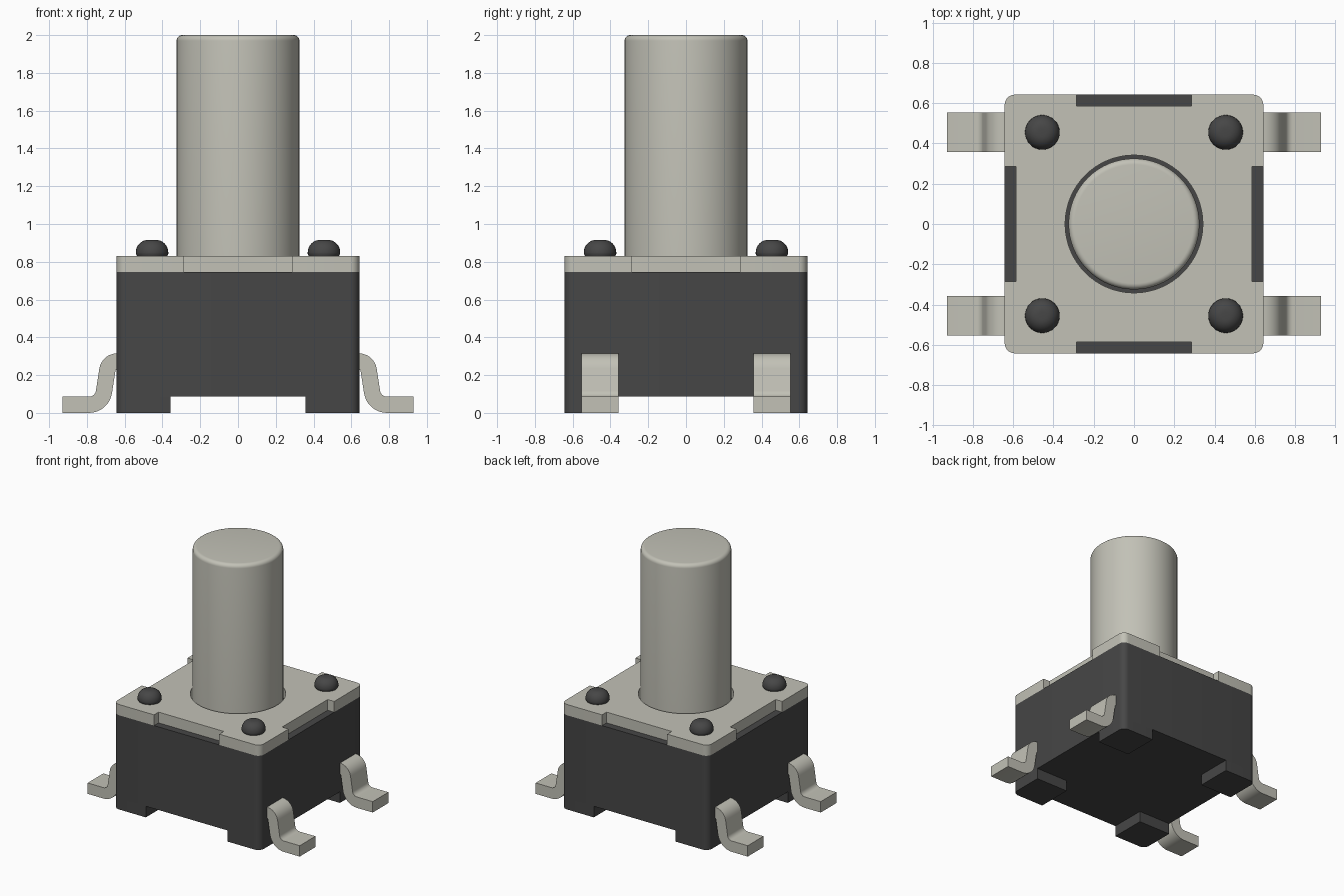
import bpy, bmesh
from math import sin, cos, pi, radians, tan
from mathutils import Vector, Matrix

cube = bpy.data.objects.get("Cube")
if cube:
    bpy.data.objects.remove(cube, do_unlink=True)


def make_material(name, rgb):
    mat = bpy.data.materials.new(name)
    mat.use_nodes = True
    color = (*rgb, 1)
    mat.diffuse_color = color
    mat.node_tree.nodes["Principled BSDF"].inputs["Base Color"].default_value = color
    return mat


METAL = make_material("warm light grey", (0.54, 0.535, 0.47))
BLACK = make_material("charcoal black", (0.062, 0.062, 0.062))


def finish(name, bm, mat):
    bmesh.ops.recalc_face_normals(bm, faces=bm.faces)
    mesh = bpy.data.meshes.new(name)
    bm.to_mesh(mesh)
    bm.free()
    mesh.materials.append(mat)
    obj = bpy.data.objects.new(name, mesh)
    bpy.context.collection.objects.link(obj)
    bpy.ops.object.select_all(action="DESELECT")
    obj.select_set(True)
    bpy.context.view_layer.objects.active = obj
    bpy.ops.object.shade_smooth_by_angle(angle=radians(35))
    return obj


def arc(cx, cy, r, start, end, steps):
    angles = [radians(start + (end - start) * i / steps) for i in range(steps + 1)]
    return [(cx + r * cos(a), cy + r * sin(a)) for a in angles]


def four_sides(points):
    """Repeat one side of an outline around the z axis."""
    return [Matrix.Rotation(k * pi / 2, 2) @ Vector(p) for k in range(4) for p in points]


def prism(name, loops, z0, z1, mat):
    """Extrude an outline; further loops become holes."""
    bm = bmesh.new()
    edges = []
    for loop in loops:
        vs = [bm.verts.new((p[0], p[1], z0)) for p in loop]
        edges += [bm.edges.new((v, vs[i - 1])) for i, v in enumerate(vs)]
    if len(loops) == 1:
        bm.faces.new(vs)
    else:
        bmesh.ops.triangle_fill(bm, edges=edges, use_beauty=True, normal=(0, 0, 1))
    out = bmesh.ops.extrude_face_region(bm, geom=bm.faces[:])
    top = [g for g in out["geom"] if isinstance(g, bmesh.types.BMVert)]
    bmesh.ops.translate(bm, verts=top, vec=(0, 0, z1 - z0))
    return finish(name, bm, mat)


def lathe(name, profile, center, segments, mat):
    """Stack rings of (radius, height) and cap both ends."""
    bm = bmesh.new()
    rings = [[bm.verts.new((center[0] + r * cos(2 * pi * i / segments),
                            center[1] + r * sin(2 * pi * i / segments), z))
              for i in range(segments)] for r, z in profile]
    for a, b in zip(rings, rings[1:]):
        for i in range(segments):
            bm.faces.new((a[i - 1], a[i], b[i], b[i - 1]))
    bm.faces.new(rings[0])
    bm.faces.new(rings[-1])
    return finish(name, bm, mat)


HALF, CORNER = 0.642, 0.05
FLOOR, DECK, TOP = 0.088, 0.745, 0.83
corner = arc(HALF - CORNER, CORNER - HALF, CORNER, -90, 0, 8)

# Housing block
prism("housing", [four_sides(corner)], FLOOR, DECK, BLACK)

# Metal cover with edge notches and a round opening
notch = [(-0.285, -HALF), (-0.285, -0.585), (0.285, -0.585), (0.285, -HALF)]
opening = arc(0, 0, 0.342, 0, 360, 64)[:-1]
prism("cover_plate", [four_sides(notch + corner), opening], DECK, TOP, METAL)

# Push button
lathe("push_button", [(0.325, DECK)] + arc(0.295, 1.97, 0.03, 0, 90, 6),
      (0, 0), 64, METAL)


# Bent lead: a strip of constant thickness around two bends
def bend(a, corner_point, b, r, half, steps=8):
    """Matching points on both sides of a filleted corner."""
    u, w = (a - corner_point).normalized(), (b - corner_point).normalized()
    opening_angle = u.angle(w)
    centre = corner_point + (u + w).normalized() * (r / sin(opening_angle / 2))
    reach = r / tan(opening_angle / 2)
    start, end = corner_point + u * reach - centre, corner_point + w * reach - centre
    sweep = start.angle_signed(end)
    pairs = []
    for i in range(steps + 1):
        d = (Matrix.Rotation(-sweep * i / steps, 2) @ start).normalized()
        near, far = centre + d * (r - half), centre + d * (r + half)
        pairs.append((far, near) if sweep > 0 else (near, far))
    return pairs


def lead_outline(half=0.043):
    a, b, c, d = (Vector(p) for p in ((0.6, 0.272), (0.685, 0.272), (0.72, half), (0.928, half)))
    up = Vector((0, half))
    pairs = [(a + up, a - up)] + bend(a, b, c, 0.052, half)
    pairs += bend(b, c, d, 0.08, half) + [(d + up, d - up)]
    return [p[0] for p in pairs] + [p[1] for p in reversed(pairs)]


def lead(name, sx, sy):
    bm = bmesh.new()
    face = bm.faces.new([bm.verts.new((sx * p.x, sy * 0.358, p.y)) for p in lead_outline()])
    out = bmesh.ops.extrude_face_region(bm, geom=[face])
    verts = [g for g in out["geom"] if isinstance(g, bmesh.types.BMVert)]
    bmesh.ops.translate(bm, verts=verts, vec=(0, sy * 0.196, 0))
    finish(name, bm, METAL)


# Corner parts: feet, rivet domes and leads
for sx, side in ((1, "left"), (-1, "right")):
    for sy, end in ((-1, "front"), (1, "back")):
        tag = f"{end}_{side}"
        inner = 0.357
        foot = [(inner, -inner), (inner, -HALF)] + corner + [(HALF, -inner)]
        prism("foot_" + tag, [[(sx * x, -sy * y) for x, y in foot]], 0, FLOOR, BLACK)
        dome = [(0.08, TOP), (0.086, TOP + 0.012)] + arc(0.02, TOP + 0.02, 0.066, 0, 90, 8)
        lathe("rivet_dome_" + tag, dome, (sx * 0.455, sy * 0.455), 32, BLACK)
        lead("lead_" + tag, sx, sy)
